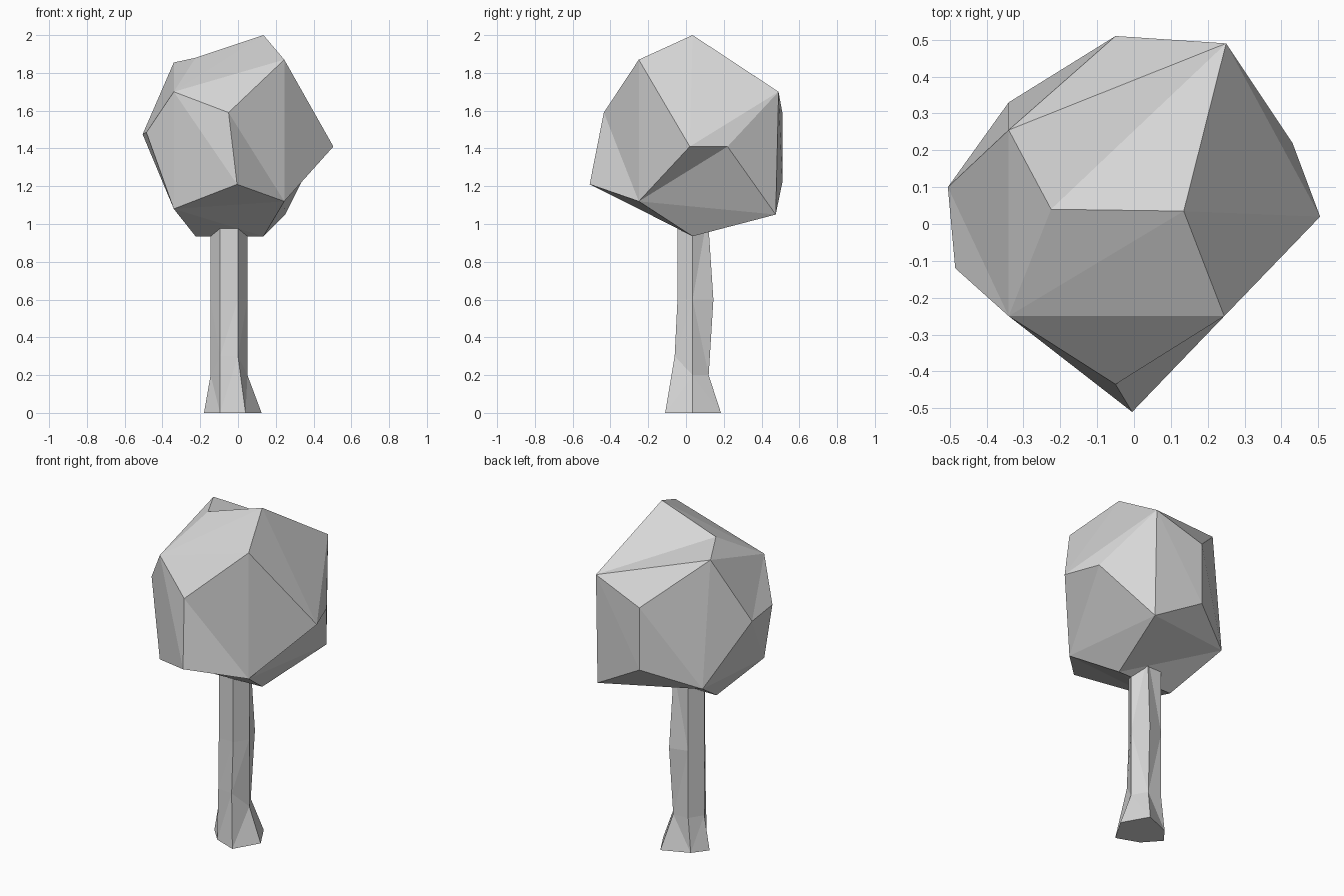
import bpy
import bmesh

cube = bpy.data.objects.get("Cube")
if cube:
    bpy.data.objects.remove(cube, do_unlink=True)

# One plain grey for the whole tree
grey = bpy.data.materials.new("plain_grey")
grey.use_nodes = True
colour = (0.68, 0.68, 0.68, 1)
grey.diffuse_color = colour
for node in grey.node_tree.nodes:
    if node.type == 'BSDF_PRINCIPLED':
        node.inputs["Base Color"].default_value = colour


def finish(bm, name):
    """Turn a bmesh into a flat shaded object."""
    bmesh.ops.recalc_face_normals(bm, faces=bm.faces)
    mesh = bpy.data.meshes.new(name)
    bm.to_mesh(mesh)
    bm.free()
    mesh.materials.append(grey)
    obj = bpy.data.objects.new(name, mesh)
    bpy.context.scene.collection.objects.link(obj)
    return obj


# Crown: an uneven dodecahedron.
# Corner names: front/back, top/low, left/right as seen from the front.
corners = {
    "front_top_right": (.245, -.25, 1.87),
    "front_top_left": (-.34, -.25, 1.7),
    "front_low_right": (.245, -.25, 1.12),
    "front_low_left": (-.34, -.25, 1.08),
    "back_top_right": (.25, .49, 1.7),
    "back_top_left": (-.34, .255, 1.855),
    "back_low_right": (.25, .475, 1.05),
    "back_low_left": (-.34, .33, 1.115),
    "top_right": (.135, .035, 2),
    "top_left": (-.225, .04, 1.88),
    "low_right": (.135, .035, .935),
    "low_left": (-.225, .035, .935),
    "front_top": (-.05, -.435, 1.59),
    "front_low": (-.005, -.51, 1.21),
    "back_top": (-.05, .51, 1.59),
    "back_low": (-.05, .51, 1.22),
    "front_right": (.505, .02, 1.41),
    "back_right": (.43, .22, 1.41),
    "front_left": (-.485, -.12, 1.485),
    "back_left": (-.505, .1, 1.475),
}

# Each five-sided facet is fanned from its first corner
facets = [
    "front_top_left front_top front_top_right top_right top_left",
    "back_top_right top_right top_left back_top_left back_top",
    "front_right back_right back_top_right top_right front_top_right",
    "front_low_right front_right back_right back_low_right low_right",
    "front_low_right front_right front_top_right front_top front_low",
    "front_top_left front_left front_low_left front_low front_top",
    "front_low_left front_low front_low_right low_right low_left",
    "front_top_left front_left back_left back_top_left top_left",
    "front_low_left front_left back_left back_low_left low_left",
    "back_low_left back_left back_top_left back_top back_low",
    "back_top_right back_right back_low_right back_low back_top",
    "back_low_left back_low back_low_right low_right low_left",
]

bm = bmesh.new()
verts = {name: bm.verts.new(co) for name, co in corners.items()}
for facet in facets:
    hub, *rim = [verts[name] for name in facet.split()]
    for a, b in zip(rim, rim[1:]):
        bm.faces.new((hub, a, b))
finish(bm, "crown")

# Trunk: six-sided rings, listed left, front left, front right, right,
# back right, back left
LEFT, RIGHT, INNER_LEFT, INNER_RIGHT, MID = -.145, .05, -.095, 0, .035
FRONT, BACK = -.045, .115


def straight_ring(z):
    return [(LEFT, MID, z), (INNER_LEFT, FRONT, z), (INNER_RIGHT, FRONT, z),
            (RIGHT, MID, z), (INNER_RIGHT, BACK, z), (INNER_LEFT, BACK, z)]


foot = [(-.18, MID, 0), (INNER_LEFT, -.06, 0), (.04, -.11, 0),
        (.125, MID, 0), (.04, .185, 0), (-.115, .12, 0)]
ankle = straight_ring(.2)
ankle[1] = (INNER_LEFT, -.05, .3)
ankle[2] = (INNER_RIGHT, -.06, .3)
ankle[4] = (INNER_RIGHT, .12, .2)
bulge = straight_ring(.6)
bulge[4] = (.01, .145, .6)

bm = bmesh.new()
rings = [[bm.verts.new(co) for co in ring]
         for ring in (foot, ankle, bulge, straight_ring(1.05))]
for low, high in zip(rings, rings[1:]):
    for i in range(len(low)):
        j = (i + 1) % len(low)
        bm.faces.new((low[i], low[j], high[j], high[i]))
bm.faces.new(rings[0])
bm.faces.new(rings[-1])
bmesh.ops.triangulate(bm, faces=bm.faces[:])
finish(bm, "trunk")
